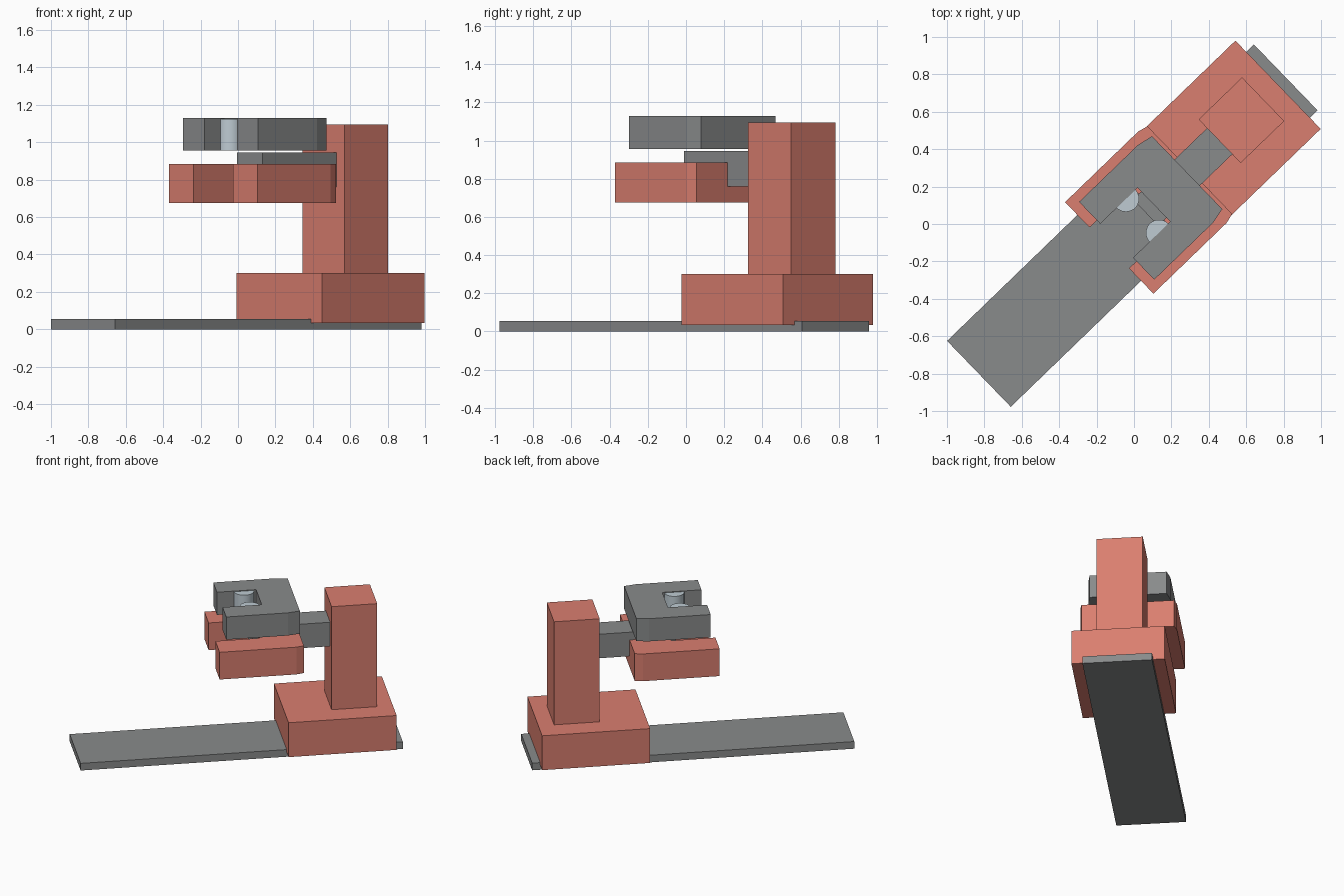
import bpy, bmesh, math
from mathutils import Matrix

cube = bpy.data.objects.get("Cube")
if cube:
    bpy.data.objects.remove(cube, do_unlink=True)

# The whole machine is built along x, then turned in plan
TURN = Matrix.Rotation(math.radians(44.02), 4, 'Z')


def material(name, rgb):
    m = bpy.data.materials.new(name)
    m.use_nodes = True
    m.diffuse_color = (*rgb, 1)
    m.node_tree.nodes["Principled BSDF"].inputs["Base Color"].default_value = (*rgb, 1)
    return m


red = material("coral_red", (0.70, 0.21, 0.16))
grey = material("mid_grey", (0.25, 0.257, 0.26))
pale = material("pale_steel", (0.52, 0.60, 0.65))


def prism(name, outline, z0, z1, mat):
    """Extrude a plan outline from z0 to z1."""
    bm = bmesh.new()
    face = bm.faces.new([bm.verts.new((x, y, z0)) for x, y in outline])
    ext = bmesh.ops.extrude_face_region(bm, geom=[face])
    top = [v for v in ext["geom"] if isinstance(v, bmesh.types.BMVert)]
    bmesh.ops.translate(bm, verts=top, vec=(0, 0, z1 - z0))
    bmesh.ops.recalc_face_normals(bm, faces=bm.faces)
    bm.transform(TURN)
    mesh = bpy.data.meshes.new(name)
    bm.to_mesh(mesh)
    bm.free()
    mesh.materials.append(mat)
    obj = bpy.data.objects.new(name, mesh)
    bpy.context.collection.objects.link(obj)
    return obj


def box(name, x0, x1, half, z0, z1, mat):
    return prism(name, [(x0, -half), (x1, -half), (x1, half), (x0, half)], z0, z1, mat)


def jaw(name, half_outline, z0, z1, mat):
    """U-shaped jaw mirrored across its centre line."""
    mirrored = [(x, -y) for x, y in reversed(half_outline)]
    return prism(name, half_outline + mirrored, z0, z1, mat)


# Rail, carriage and column
box("rail", -1.153, 1.128, 0.245, 0, 0.055, grey)
box("carriage", 0.306, 1.071, 0.328, 0.035, 0.30, red)
box("column", 0.637, 0.96, 0.162, 0.30, 1.095, red)

# Arm and the two forked jaws
box("arm", 0.087, 0.645, 0.097, 0.76, 0.945, grey)
jaw("lower_jaw", [(0.13, 0.152), (-0.184, 0.152), (-0.184, 0.34),
                  (0.36, 0.34), (0.415, 0.326)], 0.675, 0.885, red)
jaw("upper_jaw", [(0.148, 0.126), (-0.129, 0.126), (-0.129, 0.289),
                  (0.308, 0.289), (0.395, 0.271)], 0.955, 1.13, grey)

# Rounded grip pads on the inner walls of the upper jaw
for side, name in ((1, "left_grip_pad"), (-1, "right_grip_pad")):
    arc = [math.pi * i / 24 for i in range(25)]
    outline = [(0.063 + 0.07 * math.cos(a), side * (0.127 - 0.07 * math.sin(a))) for a in arc]
    pad = prism(name, outline, 0.957, 1.125, pale)
    bpy.ops.object.select_all(action='DESELECT')
    pad.select_set(True)
    bpy.context.view_layer.objects.active = pad
    bpy.ops.object.shade_smooth_by_angle(angle=math.radians(30))
